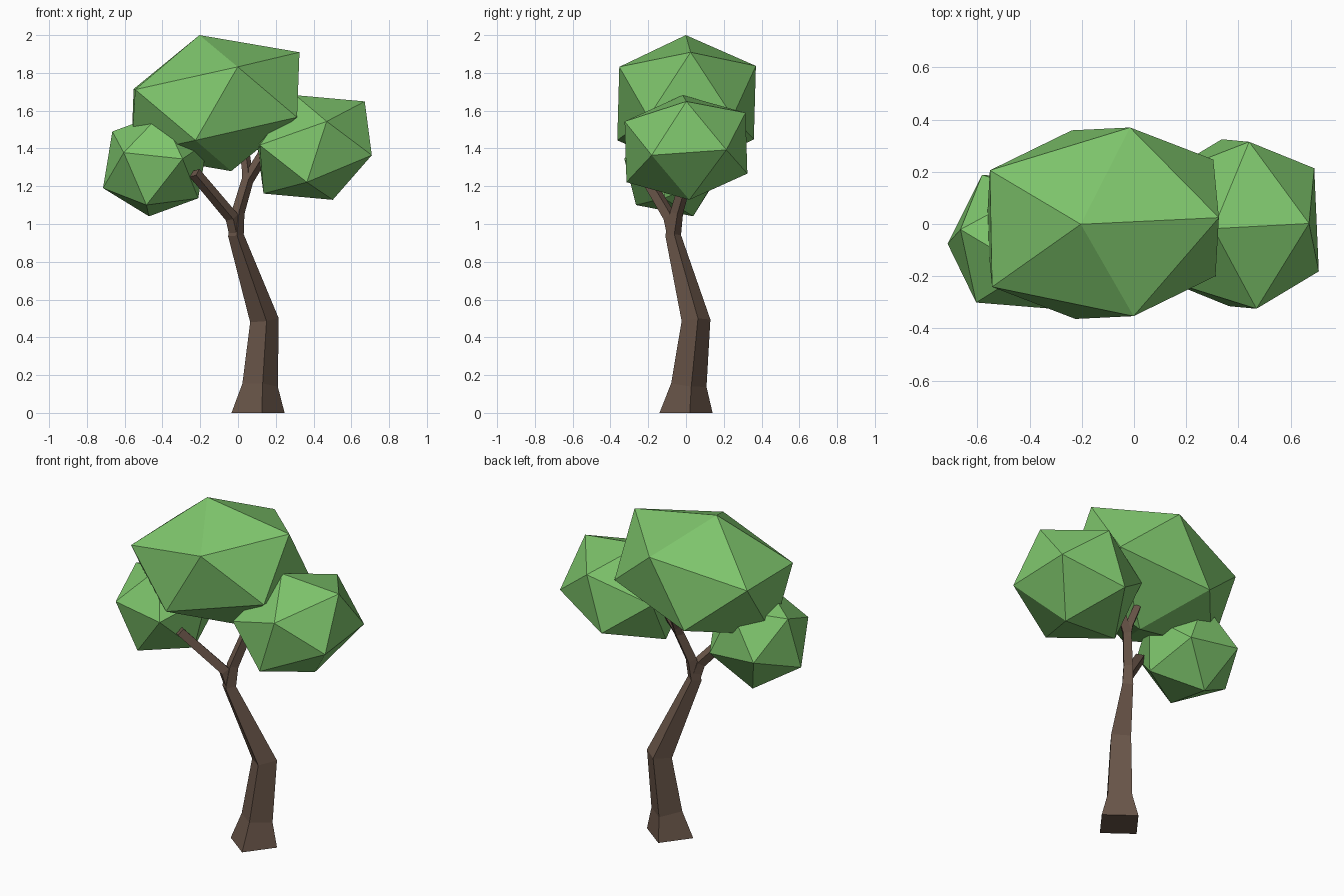
import bpy, bmesh, math
from mathutils import Matrix, Vector

if "Cube" in bpy.data.objects:
    bpy.data.objects.remove(bpy.data.objects["Cube"])


def material(name, color):
    m = bpy.data.materials.new(name)
    m.diffuse_color = (*color, 1)
    m.use_nodes = True
    m.node_tree.nodes["Principled BSDF"].inputs["Base Color"].default_value = m.diffuse_color
    return m


BARK = material("bark", (0.14, 0.09, 0.065))
LEAF = material("leaf", (0.21, 0.56, 0.15))


def add_object(name, bm, mat):
    bmesh.ops.recalc_face_normals(bm, faces=bm.faces)
    me = bpy.data.meshes.new(name)
    bm.to_mesh(me)
    bm.free()
    me.materials.append(mat)
    ob = bpy.data.objects.new(name, me)
    bpy.context.collection.objects.link(ob)
    return ob


def limb(name, path, flat_base=False):
    """Four-sided tapered tube through (x, y, z, radius) points."""
    bm = bmesh.new()
    pts = [Vector(p[:3]) for p in path]
    dirs = [(b - a).normalized() for a, b in zip(pts, pts[1:])]
    rings = []
    for i, p in enumerate(pts):
        tangent = dirs[max(i - 1, 0)] + dirs[min(i, len(dirs) - 1)]
        if flat_base and i == 0:
            tangent = Vector((0, 0, 1))
        turn = Vector((0, 0, 1)).rotation_difference(tangent)
        ring = []
        for k in range(4):
            a = math.radians(8 + 90 * k)
            ring.append(bm.verts.new(
                p + turn @ Vector((math.cos(a), math.sin(a), 0)) * path[i][3]))
        rings.append(ring)
    for lo, hi in zip(rings, rings[1:]):
        for k in range(4):
            n = (k + 1) % 4
            bm.faces.new((lo[k], lo[n], hi[n], hi[k]))
    bm.faces.new(rings[0][::-1])
    bm.faces.new(rings[-1])
    return add_object(name, bm, BARK)


def foliage(name, centre, ax, ay, az):
    """Icosahedron stretched and turned onto three axis vectors."""
    m = Matrix((ax, ay, az)).transposed().to_4x4()
    m.translation = centre
    bm = bmesh.new()
    bmesh.ops.create_icosphere(bm, subdivisions=1, radius=1, matrix=m)
    return add_object(name, bm, LEAF)


# Trunk, running on into the right-hand branch
limb("trunk", [(0.106, 0, 0, 0.142), (0.117, 0.015, 0.147, 0.095),
               (0.14, 0.053, 0.49, 0.077), (-0.011, -0.068, 0.94, 0.042),
               (0.0, -0.05, 1.06, 0.035), (0.05, 0.0, 1.23, 0.032),
               (0.16, 0.035, 1.41, 0.03)], flat_base=True)

# Left branch and the short upper twig
limb("left_branch", [(-0.012, -0.066, 0.95, 0.036), (-0.032, -0.085, 1.035, 0.036),
                     (-0.23, -0.225, 1.27, 0.033)])
limb("upper_twig", [(0.046, -0.003, 1.21, 0.028), (0.05, 0.02, 1.27, 0.028),
                    (0.037, 0.075, 1.37, 0.026)])

# Leaf clumps
foliage("crown_foliage", (-0.12, 0.003, 1.64),
        (0.54, 0.026, 0.121), (-0.008, 0.425, 0.003), (-0.084, -0.004, 0.36))
foliage("right_foliage", (0.403, 0, 1.405),
        (0.188, 0.238, -0.136), (-0.157, 0.292, 0.132), (0.268, 0.002, 0.244))
foliage("left_foliage", (-0.438, -0.069, 1.313),
        (0.245, -0.172, 0.003), (0.047, 0.052, 0.285), (-0.167, -0.232, 0.065))
